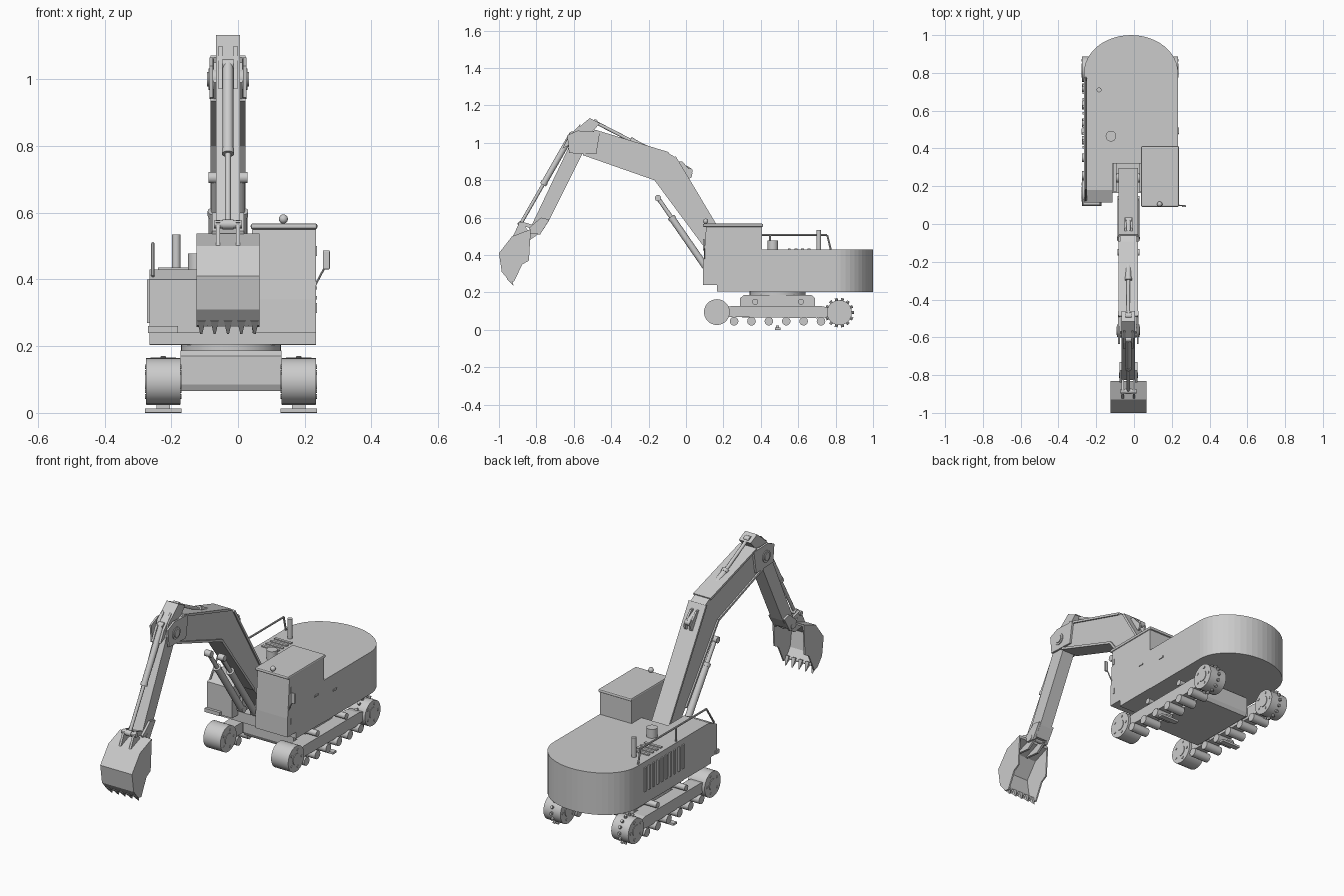
import bpy, bmesh, math
from mathutils import Vector

if "Cube" in bpy.data.objects:
    bpy.data.objects.remove(bpy.data.objects["Cube"])

CX = -0.021   # undercarriage / body centre line
BX = -0.03    # boom centre line


def finish(name, bm, smooth=False, bevel=0):
    bmesh.ops.recalc_face_normals(bm, faces=bm.faces)
    me = bpy.data.meshes.new(name)
    bm.to_mesh(me)
    bm.free()
    ob = bpy.data.objects.new(name, me)
    bpy.context.collection.objects.link(ob)
    if smooth:
        bpy.context.view_layer.objects.active = ob
        ob.select_set(True)
        bpy.ops.object.shade_smooth_by_angle(angle=math.radians(35))
        ob.select_set(False)
    if bevel:
        m = ob.modifiers.new("bevel", 'BEVEL')
        m.width, m.segments = bevel, 2
    return ob


def extrude(name, a, b, bevel=0):
    bm = bmesh.new()
    va, vb = [bm.verts.new(p) for p in a], [bm.verts.new(p) for p in b]
    n = len(a)
    bm.faces.new(va)
    bm.faces.new(vb[::-1])
    for i in range(n):
        bm.faces.new((va[i], vb[i], vb[(i + 1) % n], va[(i + 1) % n]))
    return finish(name, bm, bevel=bevel)


def prism(name, pts, x0, x1, bevel=0):      # (y, z) profile swept along x
    return extrude(name, [(x0, *p) for p in pts], [(x1, *p) for p in pts], bevel)


def plan(name, pts, z0, z1, bevel=0):       # (x, y) outline raised in z
    return extrude(name, [(*p, z0) for p in pts], [(*p, z1) for p in pts], bevel)


def box(name, x0, x1, y0, y1, z0, z1, bevel=0):
    return plan(name, [(x0, y0), (x1, y0), (x1, y1), (x0, y1)], z0, z1, bevel)


def rod(name, p, q, r, seg=16):
    p, q = Vector(p), Vector(q)
    d = q - p
    bm = bmesh.new()
    bmesh.ops.create_cone(bm, cap_ends=True, segments=seg, radius1=r, radius2=r, depth=d.length)
    rot = Vector((0, 0, 1)).rotation_difference(d).to_matrix().to_4x4()
    rot.translation = (p + q) / 2
    bm.transform(rot)
    return finish(name, bm, smooth=True)


def axle(name, x, w, y, z, r, seg=20):      # cylinder lying along x
    return rod(name, (x - w / 2, y, z), (x + w / 2, y, z), r, seg)


def ram(name, x, a, b, split, r_barrel, r_rod):   # hydraulic cylinder in a yz plane, barrel at a
    a, b = Vector((x, *a)), Vector((x, *b))
    m = a.lerp(b, split)
    rod(name + "_barrel", a, m, r_barrel)
    rod(name + "_rod", m, b, r_rod, 12)
    d = (b - a).normalized()
    rod(name + "_gland", m - d * 0.012, m + d * 0.006, r_barrel * 1.15)
    for p in (a, b):
        axle(name + "_eye", x, r_barrel * 2, p.y, p.z, r_barrel * 0.95, 14)


# Undercarriage: wheels, rollers and side frames on both sides
for side in (-1, 1):
    x = CX + side * 0.203
    prism("track_frame", [(.17, .07), (.70, .062), (.82, .075), (.82, .105), (.72, .128), (.25, .128), (.17, .115)],
          x - .036, x + .036)
    axle("front_idler", x, .102, .165, .095, .069, 28)
    axle("rear_sprocket", x, .102, .82, .092, .067, 28)
    for y in (.165, .82):
        axle("wheel_hub", x, .108, y, .094, .03)
        for i in range(5):
            t = i * math.tau / 5
            axle("hub_bolt", x, .108, y + .047 * math.cos(t), .094 + .047 * math.sin(t), .007, 8)
    for i in range(14):
        t = i * math.tau / 14
        c, s = math.cos(t), math.sin(t)
        rod("sprocket_tooth", (x, .82 + .06 * c, .092 + .06 * s), (x, .82 + .079 * c, .092 + .079 * s), .008, 8)
    for i in range(6):
        axle("track_roller", x, .1, .257 + i * .093, .046, .023, 14)
    for y in (.37, .615):
        axle("carrier_roller", x, .075, y, .15, .016, 14)
    box("track_shoe", x - .055, x + .055, .475, .505, 0, .013, .002)
    box("shoe_link", x - .02, x + .02, .482, .498, .012, .024)

# Centre chassis and slewing ring
prism("chassis", [(.30, .065), (.68, .065), (.69, .085), (.69, .17), (.67, .187), (.31, .187), (.29, .17), (.29, .085)],
      -.172, .13)
for y in (.34, .64):
    box("cross_beam", CX - .2, CX + .2, y - .035, y + .035, .075, .125)
rod("slew_ring", (CX, .49, .185), (CX, .49, .208), .15, 36)

# Upper body: deck with rounded counterweight
xl, xr, cx, rx = -.265, .233, -.016, .249
arc = [(cx + rx * math.cos(math.pi * i / 24), .80 + .2 * math.sin(math.pi * i / 24)) for i in range(25)]
plan("rear_body", [(xl, .40), (xr, .40)] + arc, .203, .43)
box("floor_plate", xl, xr, .165, .41, .205, .26)
box("centre_deck", -.12, .042, .32, .41, .25, .43)
prism("left_side_house", [(.115, .24), (.115, .40), (.18, .43), (.41, .43), (.41, .24)], -.265, -.115)
box("left_front_step", -.27, -.18, .10, .13, .24, .26)

# Cab with roof, beacon, mirror and door details
prism("cab", [(.09, .24), (.092, .34), (.108, .555), (.405, .555), (.405, .24)], .042, .233)
box("cab_roof", .038, .238, .09, .413, .55, .568, .007)
bm = bmesh.new()
bmesh.ops.create_uvsphere(bm, u_segments=14, v_segments=8, radius=.014)
bmesh.ops.translate(bm, verts=bm.verts, vec=(.136, .105, .581))
finish("beacon", bm, smooth=True)
rod("mirror_arm", (.23, .10, .38), (.262, .097, .44), .003, 8)
box("mirror", .254, .275, .09, .10, .43, .487, .003)
box("door_handle", .23, .237, .32, .35, .37, .378)
box("body_latch", .23, .237, .48, .51, .34, .35)
for z in (.30, .47):
    box("door_hinge", .23, .236, .115, .123, z, z + .03)

# Engine deck: exhaust, filter cap, slats, side vents, handrail
rod("exhaust", (-.185, .71, .42), (-.185, .71, .535), .013)
rod("filter_base", (-.122, .465, .42), (-.122, .465, .478), .028, 20)
for i in range(4):
    box("deck_slat", -.24, -.14, .545 + i * .035, .56 + i * .035, .425, .436)
for i in range(10):
    y = .40 + i * .036
    box("side_vent", -.272, -.26, y, y + .014, .27, .40)
rail = [(.775, .425), (.755, .507), (.19, .507), (.125, .41)]
for a, b in zip(rail, rail[1:]):
    rod("handrail", (-.255, *a), (-.255, *b), .005, 8)
rod("handrail_post", (-.255, .45, .42), (-.255, .45, .507), .005, 8)

# Boom with slim edge flanges
boom = [(.29, .34), (-.06, .925), (-.095, .945), (-.49, 1.065), (-.57, 1.05), (-.60, .99), (-.55, .94),
        (-.165, .805), (.11, .435), (.225, .285), (.27, .29)]
prism("boom", boom, BX - .044, BX + .044)
for a, b in zip(boom, boom[1:]):
    if (Vector(a) - Vector(b)).length > .3:
        d = Vector((b[0] - a[0], b[1] - a[1])).normalized()
        n = Vector((-d.y, d.x)) * .006
        a, b = Vector(a), Vector(b)
        prism("boom_flange", [a + n, b + n, b - n, a - n], BX - .052, BX + .052)
axle("boom_foot_pin", BX, .14, .245, .315, .025)
for x in (-.1, .038):
    box("boom_foot_lug", x - .008, x + .008, .17, .34, .25, .36)
for s in (-.016, .016):
    prism("boom_top_bracket", [(-.07, .90), (-.02, .90), (.035, .84), (.03, .815), (0, .80)], BX + s - .005, BX + s + .005)

# Elbow plates and pin
for s in (-1, 1):
    x = BX + s * .05
    prism("elbow_plate", [(-.635, 1.04), (-.58, 1.065), (-.46, 1.06), (-.48, .94), (-.625, .945)], x - .005, x + .005)
axle("elbow_pin", BX, .126, -.565, 1.0, .022)
axle("elbow_pin_cap", BX, .118, -.565, 1.0, .032)

# Stick
prism("stick", [(-.515, 1.132), (-.46, 1.105), (-.50, 1.06), (-.555, .94), (-.735, .58), (-.77, .525), (-.82, .53),
                (-.825, .56), (-.63, .97), (-.60, 1.06)], BX - .036, BX + .036)
for s in (-.022, .022):
    prism("stick_ram_lug", [(-.565, 1.10), (-.63, 1.03), (-.66, .97), (-.6, 1.0)], BX + s - .006, BX + s + .006)

# Hydraulic rams
ram("arm_ram", BX, (.02, .85), (-.485, 1.11), .62, .016, .009)
ram("bucket_ram", BX, (-.61, 1.045), (-.885, .565), .55, .016, .009)
for x in (BX - .04, BX + .04):
    ram("lift_ram", x, (.13, .30), (-.15, .705), .74, .018, .011)

# Bucket linkage
for s in (-.03, .03):
    x0, x1 = BX + s - .006, BX + s + .006
    prism("link_arm", [(-.90, .57), (-.875, .578), (-.765, .545), (-.78, .52)], x0, x1)
    prism("bucket_ear", [(-.93, .49), (-.895, .565), (-.875, .575), (-.845, .53), (-.80, .545), (-.785, .515), (-.835, .48)],
          x0, x1)
    prism("stick_end_plate", [(-.775, .60), (-.73, .59), (-.78, .51), (-.83, .515), (-.84, .545)],
          x0 + s * .4, x1 + s * .4)
axle("link_pin", BX, .085, -.885, .565, .012, 12)
axle("bucket_pin", BX, .1, -.80, .53, .014, 12)

# Bucket: open shell, side plates, lip and teeth
outer = [(-.83, .538), (-.93, .50), (-1.0, .41), (-.985, .31), (-.945, .262)]
inner = [(-.832, .525), (-.922, .490), (-.986, .407), (-.972, .316), (-.937, .27)]
prism("bucket_shell", outer + inner[::-1], BX - .095, BX + .095)
for s in (-1, 1):
    x = BX + s * .091
    prism("bucket_side", outer + [(-.92, .258), (-.875, .35), (-.84, .37), (-.832, .50)], x - .004, x + .004)
for i in range(5):
    x = BX - .08 + i * .04
    bm = bmesh.new()
    base = [bm.verts.new(p) for p in ((x - .012, -.96, .275), (x + .012, -.96, .275),
                                      (x + .012, -.935, .285), (x - .012, -.935, .285))]
    tip = [bm.verts.new((x + d, -.922, .236)) for d in (-.003, .003)]
    bm.faces.new(base)
    bm.faces.new((base[0], base[1], tip[1], tip[0]))
    bm.faces.new((base[2], base[3], tip[0], tip[1]))
    bm.faces.new((base[1], base[2], tip[1]))
    bm.faces.new((base[3], base[0], tip[0]))
    finish("bucket_tooth", bm)
